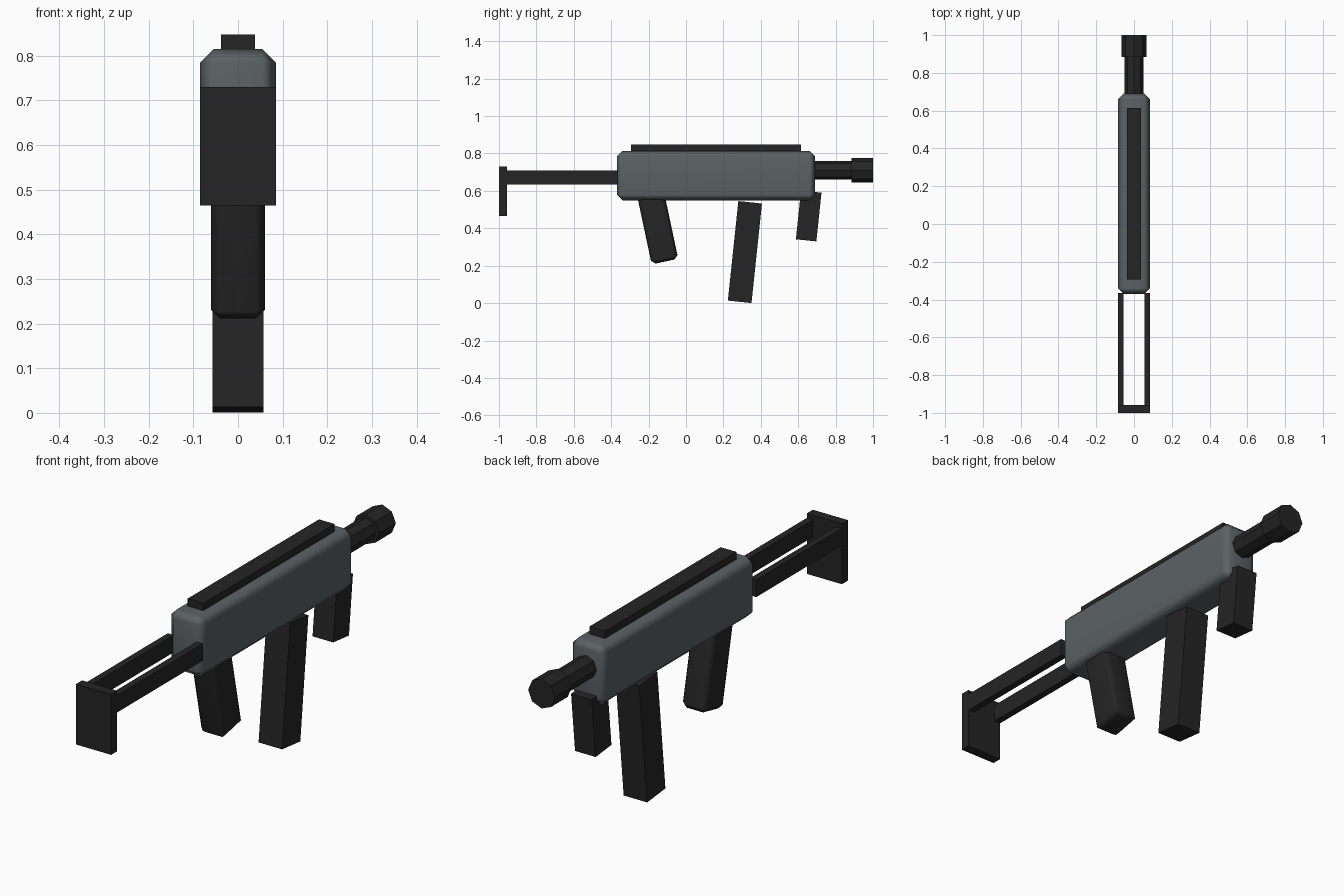
import bpy
from math import radians

old = bpy.data.objects.get("Cube")
if old:
    bpy.data.objects.remove(old, do_unlink=True)


def make_material(name, rgb):
    mat = bpy.data.materials.new(name)
    mat.use_nodes = True
    colour = (*rgb, 1)
    mat.diffuse_color = colour
    bsdf = next(n for n in mat.node_tree.nodes if n.type == 'BSDF_PRINCIPLED')
    bsdf.inputs["Base Color"].default_value = colour
    return mat


steel = make_material("steel grey", (0.105, 0.12, 0.128))
black = make_material("matte black", (0.018, 0.018, 0.018))


def box(name, centre, size, mat, tilt=0, bevel=0):
    """Box tilted about x, optionally with smooth-shaded chamfers."""
    bpy.ops.mesh.primitive_cube_add(size=1, location=centre)
    obj = bpy.context.object
    obj.name = name
    obj.scale = size
    bpy.ops.object.transform_apply(location=False, rotation=False, scale=True)
    obj.rotation_euler.x = radians(tilt)
    obj.data.materials.append(mat)
    if bevel:
        bpy.ops.object.shade_smooth()
        chamfer = obj.modifiers.new("chamfer", 'BEVEL')
        chamfer.width = bevel
        chamfer.segments = 1
        obj.modifiers.new("flat sides", 'WEIGHTED_NORMAL')
    return obj


def tube(name, radius, start, end):
    """Eight-sided cylinder along y, with a corner pointing up."""
    bpy.ops.mesh.primitive_cylinder_add(
        vertices=8, radius=radius, depth=end - start,
        location=(0, (start + end) / 2, 0.71), rotation=(radians(90), 0, 0))
    bpy.context.object.name = name
    bpy.context.object.data.materials.append(black)


# Body and top rail
box("body", (0, 0.16, 0.682), (0.17, 1.06, 0.265), steel, bevel=0.03)
box("top_rail", (0, 0.16, 0.822), (0.076, 0.91, 0.05), black)

# Barrel and muzzle
tube("barrel", 0.05, 0.6, 0.9)
tube("muzzle", 0.065, 0.885, 1.0)

# Grips and magazine
box("rear_grip", (0, -0.152, 0.408), (0.12, 0.145, 0.38), black, tilt=12, bevel=0.02)
box("magazine", (0, 0.315, 0.273), (0.114, 0.127, 0.535), black, tilt=-6)
box("fore_grip", (0, 0.656, 0.466), (0.1, 0.11, 0.262), black, tilt=-6)

# Stock frame
for side, label in ((1, "left"), (-1, "right")):
    box(label + "_stock_arm", (side * 0.07, -0.665, 0.672), (0.03, 0.6, 0.075), black)
box("stock_pad", (0, -0.979, 0.597), (0.17, 0.042, 0.265), black)
